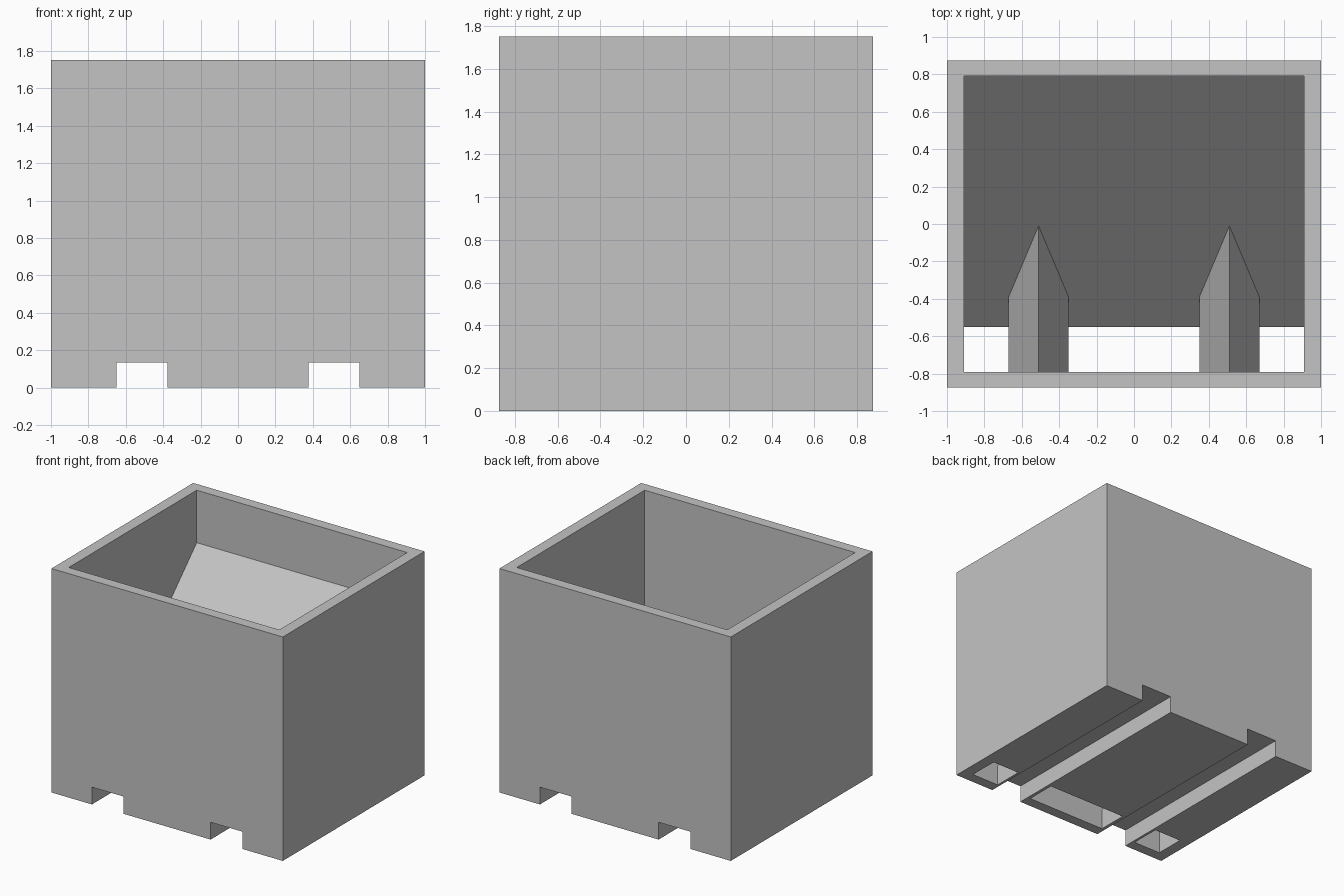
import bpy
import bmesh
from mathutils import Vector

cube = bpy.data.objects.get("Cube")
if cube:
    bpy.data.objects.remove(cube, do_unlink=True)

# Single flat material
grey = bpy.data.materials.new("light grey")
grey.use_nodes = True
grey.diffuse_color = (0.55, 0.55, 0.55, 1)
grey.node_tree.nodes["Principled BSDF"].inputs["Base Color"].default_value = grey.diffuse_color


def prism(name, profile, start, depth):
    """Sweep a closed 3D profile, offset by start, along the depth vector."""
    bm = bmesh.new()
    face = bm.faces.new([bm.verts.new(Vector(p) + Vector(start)) for p in profile])
    moved = bmesh.ops.extrude_face_region(bm, geom=[face])["geom"]
    bmesh.ops.translate(bm, vec=depth, verts=[v for v in moved if isinstance(v, bmesh.types.BMVert)])
    bmesh.ops.recalc_face_normals(bm, faces=bm.faces)
    mesh = bpy.data.meshes.new(name)
    bm.to_mesh(mesh)
    bm.free()
    mesh.materials.append(grey)
    obj = bpy.data.objects.new(name, mesh)
    bpy.context.collection.objects.link(obj)
    return obj


def subtract(target, cutter):
    """Cut one object out of another, then discard the cutter."""
    cutter.hide_render = True
    mod = target.modifiers.new("cut", "BOOLEAN")
    mod.operation = "DIFFERENCE"
    mod.solver = "EXACT"
    mod.object = cutter
    bpy.context.view_layer.objects.active = target
    bpy.ops.object.modifier_apply(modifier=mod.name)
    bpy.data.objects.remove(cutter, do_unlink=True)


def xz(points):
    return [(x, 0, z) for x, z in points]


def yz(points):
    return [(0, y, z) for y, z in points]


# Outer box
bin_body = prism("hopper_bin", xz([(-1, 0), (1, 0), (1, 1.75), (-1, 1.75)]), (0, -0.875, 0), (0, 1.75, 0))

# Hollow with a sloped floor that runs down to the front slot
hollow = prism(
    "hollow_cutter",
    yz([(-0.79, 2), (0.79, 2), (0.79, 1.34), (-0.55, 0), (-0.75, -0.2), (-0.79, -0.2)]),
    (-0.91, 0, 0), (1.82, 0, 0))

# Peaked covers left standing over the fork channels
for side in (-1, 1):
    cover = prism(
        "channel_cover",
        xz([(-0.16, -0.4), (0.16, -0.4), (0.16, 0.16), (0, 0.54), (-0.16, 0.16)]),
        (side * 0.51, -0.83, 0), (0, 1.3, 0))
    subtract(hollow, cover)
subtract(bin_body, hollow)

# Fork channels running front to back underneath
for side in (-1, 1):
    channel = prism(
        "fork_channel",
        xz([(-0.137, -0.2), (0.137, -0.2), (0.137, 0.135), (-0.137, 0.135)]),
        (side * 0.513, -1, 0), (0, 2, 0))
    subtract(bin_body, channel)
